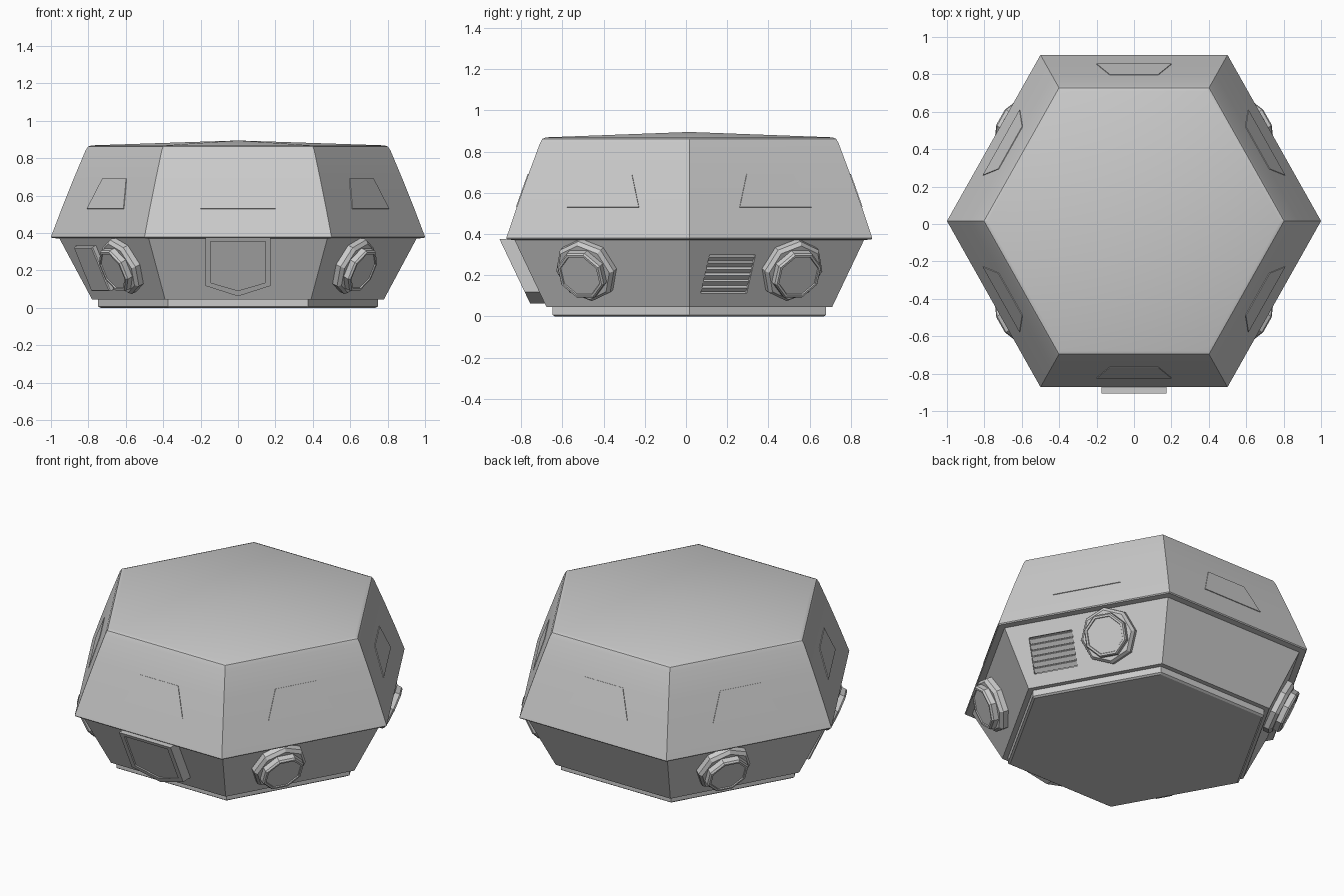
import bpy, bmesh, math
from mathutils import Vector, Matrix

if "Cube" in bpy.data.objects:
    bpy.data.objects.remove(bpy.data.objects["Cube"])

CY, SY = 0.016, 1.0254            # hexagon centre in y and slight y stretch
LOW = ((0.78, 0.045), (0.957, 0.375))   # lower wall (radius, z)
UP = ((0.945, 0.525), (0.879, 0.69))    # straight part of the upper wall


def corner(k, r, z):
    a = math.radians(60 * k)
    return Vector((r * math.cos(a), CY + SY * r * math.sin(a), z))


def finish(name, bm, smooth=None):
    bmesh.ops.recalc_face_normals(bm, faces=bm.faces)
    me = bpy.data.meshes.new(name)
    bm.to_mesh(me)
    bm.free()
    ob = bpy.data.objects.new(name, me)
    bpy.context.collection.objects.link(ob)
    if smooth:
        bpy.ops.object.select_all(action='DESELECT')
        ob.select_set(True)
        bpy.context.view_layer.objects.active = ob
        bpy.ops.object.shade_smooth_by_angle(angle=math.radians(smooth))
    return ob


def hex_loft(name, profile, apex=None, smooth=None):
    bm = bmesh.new()
    rings = [[bm.verts.new(corner(k, r, z)) for k in range(6)] for r, z in profile]
    for a, b in zip(rings, rings[1:]):
        for k in range(6):
            j = (k + 1) % 6
            bm.faces.new((a[k], a[j], b[j], b[k]))
    bm.faces.new(rings[0])
    if apex:
        tip = bm.verts.new((0, CY, apex))
        for k in range(6):
            bm.faces.new((rings[-1][k], rings[-1][(k + 1) % 6], tip))
    else:
        bm.faces.new(rings[-1])
    return finish(name, bm, smooth)


def face_frame(k, wall, t, z):
    """Local frame on hexagon side k: x along the side, y up the slope, z outward."""
    (r0, z0), (r1, z1) = wall
    r = r0 + (r1 - r0) * (z - z0) / (z1 - z0)
    a, b = corner(k, r, z), corner(k + 1, r, z)
    u = (b - a).normalized()
    rise = (corner(k, r1, z1) + corner(k + 1, r1, z1) - corner(k, r0, z0) - corner(k + 1, r0, z0))
    v = (rise - u * rise.dot(u)).normalized()
    m = Matrix((u, v, u.cross(v))).transposed().to_4x4()
    m.translation = a.lerp(b, t)
    return m


def prism(name, m, pts, layers):
    """Stack of scaled copies of a polygon; layers are (scale, height)."""
    bm = bmesh.new()
    rings = [[bm.verts.new(m @ Vector((x * s, y * s, d))) for x, y in pts] for s, d in layers]
    n = len(pts)
    for a, b in zip(rings, rings[1:]):
        for i in range(n):
            bm.faces.new((a[i], a[(i + 1) % n], b[(i + 1) % n], b[i]))
    bm.faces.new(rings[0])
    bm.faces.new(rings[-1])
    return finish(name, bm)


def rect(w, h):
    return [(-w, -h), (w, -h), (w, h), (-w, h)]


def ngon(r, n, off=0.0):
    return [(r * math.cos(2 * math.pi * (i + off) / n), r * math.sin(2 * math.pi * (i + off) / n))
            for i in range(n)]


# Main hexagonal shells
hex_loft("base_plinth", [(0.735, 0), (0.748, 0.008), (0.748, 0.05)])
body = hex_loft("lower_body", list(LOW))
hex_loft("upper_shell", [(0.95, 0.37), (0.995, 0.374), (1.0, 0.38), UP[0], UP[1],
                         (0.816, 0.84), (0.802, 0.862), (0.782, 0.869)], apex=0.895, smooth=20)

# Vent recess with slats on the back right side
vent = face_frame(0, LOW, 0.245, 0.205)
cutter = prism("vent_cutter", vent, rect(0.128, 0.103), [(1, -0.035), (1, 0.05)])
cutter.hide_render = True
mod = body.modifiers.new("vent_recess", 'BOOLEAN')
mod.object, mod.operation, mod.solver = cutter, 'DIFFERENCE', 'EXACT'
bpy.context.view_layer.objects.active = body
bpy.ops.object.modifier_apply(modifier=mod.name)
bpy.data.objects.remove(cutter)
for i in range(6):
    tilt = Matrix.Translation((0, -0.083 + i * 0.033, -0.014)) @ Matrix.Rotation(math.radians(25), 4, 'X')
    prism(f"vent_slat_{i + 1}", vent @ tilt, rect(0.127, 0.014), [(1, -0.008), (1, 0.008)])

# Raised cover on the front left side
prism("side_cover", face_frame(3, LOW, 0.255, 0.217), rect(0.1, 0.13),
      [(1, -0.01), (1, 0.022), (0.95, 0.028)])

# Octagonal ports, one on each slanted side
for side, k, t in (("back_right", 0, 0.63), ("back_left", 2, 0.37),
                   ("front_left", 3, 0.63), ("front_right", 5, 0.37)):
    m = face_frame(k, LOW, t, 0.232)
    prism(f"port_ring_{side}", m, ngon(0.16, 8), [(1, -0.01), (1, 0.03), (0.9, 0.048)])
    prism(f"port_cap_{side}", m, ngon(0.128, 8, 0.5),
          [(1, 0.03), (1, 0.078), (0.94, 0.088), (0.85, 0.088), (0.83, 0.082)])

# Front shield plate, pushed straight out from the sloping wall
bm = bmesh.new()
shield = [(-0.175, 0.376), (-0.175, 0.118), (0, 0.062), (0.175, 0.118), (0.175, 0.376)]
inner = [(-0.147, 0.355), (-0.147, 0.135), (0, 0.092), (0.147, 0.135), (0.147, 0.355)]


def shield_ring(pts, out):
    ring = []
    for x, z in pts:
        r = LOW[0][0] + (LOW[1][0] - LOW[0][0]) * (z - LOW[0][1]) / (LOW[1][1] - LOW[0][1])
        ring.append(bm.verts.new((x, CY - r * SY * math.cos(math.pi / 6) - out, z)))
    return ring


rings = [shield_ring(shield, -0.02), shield_ring(shield, 0.071),
         shield_ring(inner, 0.071), shield_ring(inner, 0.06)]
for a, b in zip(rings, rings[1:]):
    for i in range(5):
        bm.faces.new((a[i], a[(i + 1) % 5], b[(i + 1) % 5], b[i]))
bm.faces.new(rings[0])
bm.faces.new(rings[-1])
finish("front_shield_plate", bm)

# Thin trapezoid panels on every upper side
for k in range(6):
    m = face_frame(k, UP, 0.5, 0.61)
    prism(f"upper_panel_{k + 1}", m, [(-0.2, -0.085), (0.2, -0.085), (0.13, 0.085), (-0.13, 0.085)],
          [(1, -0.01), (1, 0.004)])
